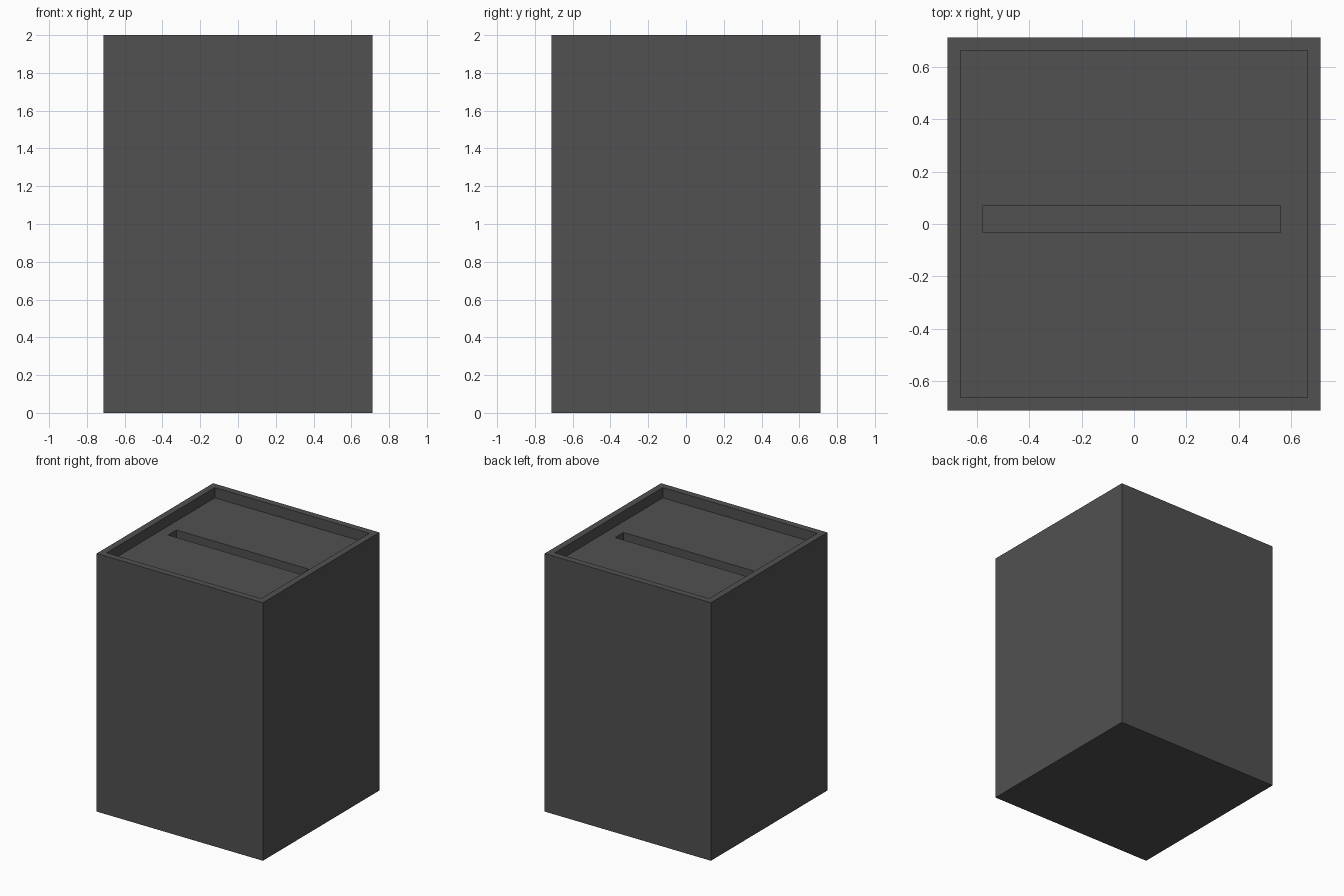
import bpy
import bmesh

if "Cube" in bpy.data.objects:
    bpy.data.objects.remove(bpy.data.objects["Cube"])

H = 2.0          # total height
OUT = 0.713      # outer half width
INN = 0.662      # half width of the recess in the lid
FLOOR = H - 0.08     # level of the recessed lid
SLOT = (-0.577, 0.559, -0.033, 0.07)   # slot x0, x1, y0, y1
SLOT_Z = FLOOR - 0.12

mat = bpy.data.materials.new("dark grey")
mat.diffuse_color = (0.082, 0.082, 0.082, 1.0)
mat.use_nodes = True
mat.node_tree.nodes["Principled BSDF"].inputs["Base Color"].default_value = mat.diffuse_color

bm = bmesh.new()


def ring(x0, x1, y0, y1, z):
    """Rectangular loop of four vertices."""
    return [bm.verts.new(p) for p in ((x0, y0, z), (x1, y0, z), (x1, y1, z), (x0, y1, z))]


# Successive loops: outer walls, rim, recess walls, lid, slot walls
rings = [
    ring(-OUT, OUT, -OUT, OUT, 0),
    ring(-OUT, OUT, -OUT, OUT, H),
    ring(-INN, INN, -INN, INN, H),
    ring(-INN, INN, -INN, INN, FLOOR),
    ring(*SLOT, FLOOR),
    ring(*SLOT, SLOT_Z),
]
for a, b in zip(rings, rings[1:]):
    for i in range(4):
        j = (i + 1) % 4
        bm.faces.new((a[i], a[j], b[j], b[i]))

# Base and slot bottom
bm.faces.new(rings[0][::-1])
bm.faces.new(rings[-1])
bmesh.ops.recalc_face_normals(bm, faces=bm.faces)

mesh = bpy.data.meshes.new("slotted_box")
bm.to_mesh(mesh)
bm.free()
mesh.materials.append(mat)
box = bpy.data.objects.new("slotted_box", mesh)
bpy.context.collection.objects.link(box)
